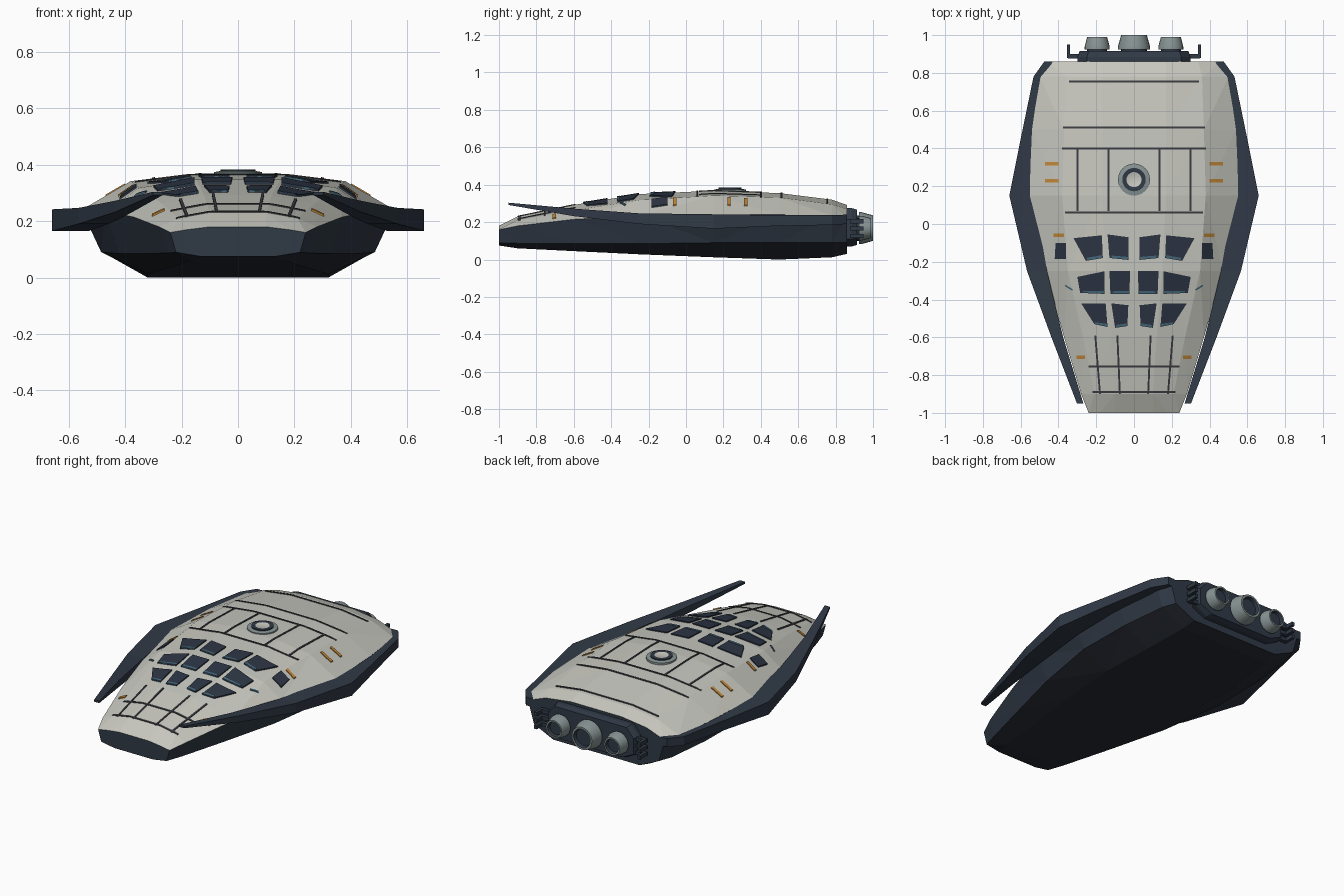
import bpy, bmesh, math
from mathutils import Vector
from mathutils.bvhtree import BVHTree

cube = bpy.data.objects.get("Cube")
if cube:
    bpy.data.objects.remove(cube)


def material(name, rgb):
    m = bpy.data.materials.new(name)
    m.use_nodes = True
    m.diffuse_color = (*rgb, 1)
    m.node_tree.nodes["Principled BSDF"].inputs["Base Color"].default_value = (*rgb, 1)
    return m


WHITE = material("warm white", (0.58, 0.58, 0.53))
NAVY = material("navy", (0.030, 0.042, 0.062))
BELLY = material("belly navy", (0.020, 0.024, 0.034))
GLASS = material("window glass", (0.026, 0.036, 0.058))
TEAL = material("teal trim", (0.06, 0.14, 0.20))
ORANGE = material("orange", (0.55, 0.25, 0.04))
METAL = material("grey metal", (0.25, 0.30, 0.30))
SEAM = material("seam grey", (0.045, 0.047, 0.055))


def finish(bm, name, mats, smooth=False):
    mesh = bpy.data.meshes.new(name)
    bm.to_mesh(mesh)
    bm.free()
    for m in mats:
        mesh.materials.append(m)
    ob = bpy.data.objects.new(name, mesh)
    bpy.context.collection.objects.link(ob)
    if smooth:
        bpy.ops.object.select_all(action="DESELECT")
        ob.select_set(True)
        bpy.context.view_layer.objects.active = ob
        bpy.ops.object.shade_smooth_by_angle(angle=math.radians(35))
    return ob


def loft(bm, rings):
    """Skin closed rings of points; returns faces grouped by position in the ring."""
    loops = [[bm.verts.new(p) for p in ring] for ring in rings]
    n = len(loops[0])
    strips = [[] for _ in range(n)]
    for a, b in zip(loops, loops[1:]):
        for i in range(n):
            j = (i + 1) % n
            strips[i].append(bm.faces.new((a[i], a[j], b[j], b[i])))
    bm.faces.new(loops[0])
    bm.faces.new(loops[-1])
    bmesh.ops.recalc_face_normals(bm, faces=bm.faces)
    return strips


# Hull: y, then half-section points from keel to deck top
SECTIONS = [
    (-1.00, (.13, .075), (.22, .09), (.24, .16), (.18, .17), (.10, .18)),
    (-0.90, (.17, .060), (.25, .087), (.28, .18), (.21, .21), (.10, .23)),
    (-0.60, (.21, .045), (.33, .085), (.37, .215), (.27, .262), (.12, .292)),
    (-0.25, (.27, .028), (.42, .085), (.47, .235), (.35, .318), (.15, .350)),
    (0.15, (.32, .012), (.485, .09), (.555, .24), (.38, .342), (.17, .368)),
    (0.50, (.32, .000), (.48, .09), (.54, .24), (.37, .332), (.17, .355)),
    (0.78, (.30, .012), (.45, .09), (.50, .235), (.36, .295), (.17, .320)),
    (0.86, (.29, .030), (.42, .09), (.46, .225), (.34, .270), (.17, .292)),
]
rings = []
for y, *half in SECTIONS:
    rings.append([(x, y, z) for x, z in half] + [(-x, y, z) for x, z in reversed(half)])
bm = bmesh.new()
strips = loft(bm, rings)
for i, strip in enumerate(strips):
    for f in strip:
        f.material_index = 0 if 2 <= i <= 6 else (2 if i in (0, 8, 9) else 1)
for f in bm.faces:
    if len(f.verts) > 4:
        f.material_index = 1
bmesh.ops.triangulate(bm, faces=[f for f in bm.faces if len(f.verts) == 4])
surface = BVHTree.FromBMesh(bm)
finish(bm, "hull", [WHITE, NAVY, BELLY])

# Side blades: y, inner x, outer x, low z, high z
BLADE = [(-.95, .268, .302, .292, .304), (-.60, .375, .437, .232, .272),
         (-.25, .46, .566, .19, .247), (.15, .53, .66, .165, .242),
         (.45, .52, .60, .178, .238), (.78, .47, .532, .185, .238),
         (.86, .43, .475, .19, .24)]
for side, label in ((1, "left"), (-1, "right")):
    bm = bmesh.new()
    loft(bm, [[(side * a, y, lo), (side * b, y, lo), (side * b, y, hi), (side * a, y, hi)]
              for y, a, b, lo, hi in BLADE])
    finish(bm, label + "_side_blade", [NAVY])


def patch(bm, corners, nu, nv, lift):
    """Thin plate draped on the deck, given its four corners seen from above."""
    a, b, c, d = [Vector(p) for p in corners]
    grid = []
    for i in range(nu + 1):
        row = []
        for j in range(nv + 1):
            p = a.lerp(b, i / nu).lerp(d.lerp(c, i / nu), j / nv)
            hit = surface.ray_cast(Vector((p.x, p.y, 2)), Vector((0, 0, -1)))[0]
            row.append(bm.verts.new((p.x, p.y, (hit.z if hit else .2) + lift)))
        grid.append(row)
    faces = [bm.faces.new((grid[i][j], grid[i + 1][j], grid[i + 1][j + 1], grid[i][j + 1]))
             for i in range(nu) for j in range(nv)]
    bm.normal_update()
    if faces[0].normal.z < 0:
        bmesh.ops.reverse_faces(bm, faces=faces)
    rim = [e for f in faces for e in f.edges if e.is_boundary]
    skirt = bmesh.ops.extrude_edge_only(bm, edges=list(set(rim)))["geom"]
    bmesh.ops.translate(bm, vec=(0, 0, -lift),
                        verts=[g for g in skirt if isinstance(g, bmesh.types.BMVert)])


def plates(name, shapes, mat, nu, nv, lift, mirror=True):
    bm = bmesh.new()
    for s in shapes:
        patch(bm, s, nu, nv, lift)
        if mirror:
            patch(bm, [(-x, y) for x, y in s], nu, nv, lift)
    finish(bm, name, [mat])


# Cockpit windows: rear inner, front inner, front outer, rear outer
WINDOWS = [
    ((.03, -.07), (.03, -.19), (.13, -.18), (.14, -.055)),
    ((.17, -.06), (.165, -.18), (.255, -.195), (.32, -.075)),
    ((.02, -.25), (.025, -.37), (.125, -.37), (.13, -.25)),
    ((.155, -.25), (.155, -.37), (.285, -.365), (.30, -.28)),
    ((.03, -.43), (.035, -.54), (.10, -.55), (.12, -.42)),
    ((.15, -.42), (.14, -.545), (.21, -.53), (.28, -.42)),
    ((.36, -.10), (.36, -.185), (.42, -.185), (.415, -.10)),
]
plates("cockpit_windows", WINDOWS, GLASS, 5, 5, .007)
sills = []
for a, b, c, d in WINDOWS[:6]:
    a, b, c, d = map(Vector, (a, b, c, d))
    sills.append((b.lerp(a, .13), b, c.lerp(b, .12), c.lerp(d, .13).lerp(b, .12)))
plates("window_sills", sills, TEAL, 1, 5, .009)


def strip(p, q, w=.005):
    p, q = Vector(p), Vector(q)
    n = (q - p).normalized().orthogonal() * w
    return (p - n, q - n, q + n, p + n)


plates("cheek_vents", [strip((.325, -.35), (.365, -.325), .004)], TEAL, 3, 1, .006)

# Orange marker lights
plates("marker_lights", [strip((x, y), (x + w, y), .009) for x, y, w in
                         ((.40, .32, .07), (.40, .23, .07), (.37, -.06, .055), (.26, -.705, .045))],
       ORANGE, 4, 1, .006)

# Deck panel seams
cross = [strip((-w, y), (w, y)) for y, w in
         ((.755, .345), (.51, .375), (.40, .38), (.06, .365), (-.755, .24), (-.89, .22))]
plates("cross_seams", cross, SEAM, 24, 1, .004, mirror=False)
plates("long_seams", [strip((.30, .40), (.30, .07)), strip((.135, .40), (.135, .07)),
                      strip((.205, -.59), (.18, -.90)), strip((.088, -.59), (.075, -.90))],
       SEAM, 14, 1, .004)


def turned(name, profile, place, mats, rule=None, along_y=False, seg=24):
    """Lathe (radius, height) points around z, or around y for engines."""
    bm = bmesh.new()
    rings = []
    for r, h in profile:
        ring = []
        for k in range(seg):
            t = math.tau * k / seg
            u, v = r * math.cos(t), r * math.sin(t)
            ring.append(Vector((u, h, v) if along_y else (u, v, h)) + Vector(place))
        rings.append(ring)
    strips = loft(bm, rings)
    bm.faces.ensure_lookup_table()
    for s in strips:
        for k, f in enumerate(s):
            f.material_index = rule[k] if rule else 0
    bm.faces[-1].material_index = rule[-1] if rule else 0
    finish(bm, name, mats, True)


# Dorsal hatch: stepped rings
turned("dorsal_hatch", [(.085, -.02), (.085, .008), (.062, .012), (.062, .018), (.040, .018),
                        (.036, .016)], (0, .235, .366), [METAL, NAVY, WHITE],
       (0, 0, 1, 1, 2, 2))

# Engine bulkhead with chamfered corners
bm = bmesh.new()
outline = [(.22, .07), (.30, .11), (.30, .215), (.25, .275)]
outline += [(-x, z) for x, z in reversed(outline)]
loft(bm, [[(x, y, z) for x, z in outline] for y in (.85, .885)]
     + [[(x * .96, .915, .17 + (z - .17) * .92) for x, z in outline]])
finish(bm, "engine_bulkhead", [NAVY])

# Engine nozzles with dark hollow ends
for name, x, r, tip in (("centre", 0, .085, 1.0), ("left", .195, .066, .99), ("right", -.195, .066, .99)):
    turned(name + "_engine_collar", [(r * .8, .90), (r * .8, .94)], (x, 0, .168), [NAVY], along_y=True)
    turned(name + "_engine_nozzle",
           [(r, .925), (r, .94), (r * .80, tip), (r * .66, tip), (r * .60, tip - .02)],
           (x, 0, .168), [METAL, NAVY], (0, 0, 0, 1, 1), along_y=True)


def box(bm, centre, size):
    made = bmesh.ops.create_cube(bm, size=1)["verts"]
    for v in made:
        v.co = Vector(centre) + Vector([a * s for a, s in zip(v.co, size)])


# Hooked prongs either side of the bulkhead
bm = bmesh.new()
for side in (1, -1):
    for z in (.125, .165, .205):
        box(bm, (side * .315, .888, z), (.07, .022, .022))
        box(bm, (side * .347, .915, z), (.018, .07, .022))
finish(bm, "rear_prongs", [NAVY])
